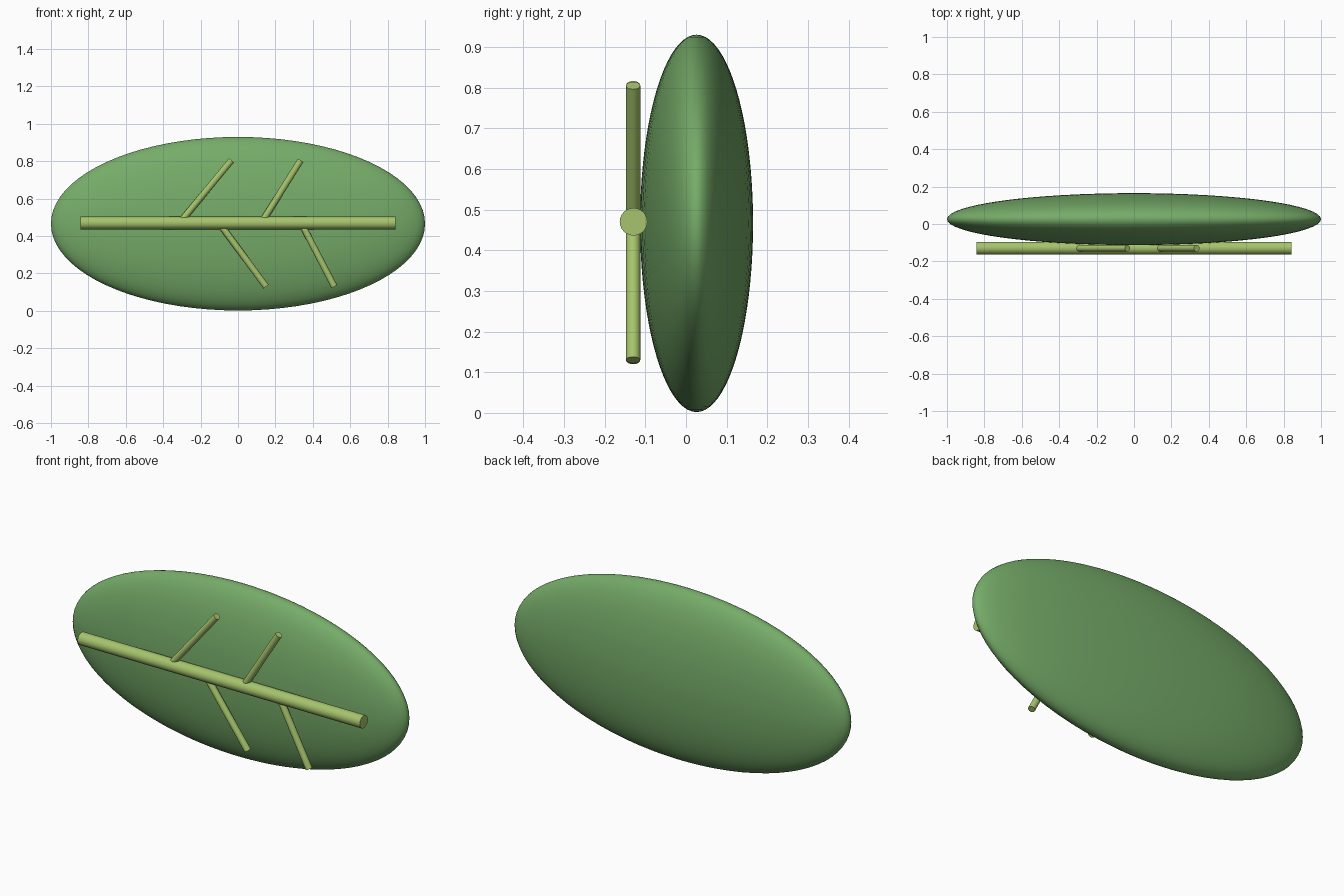
import bpy
import math
from mathutils import Vector

if "Cube" in bpy.data.objects:
    bpy.data.objects.remove(bpy.data.objects["Cube"], do_unlink=True)


def make_material(name, rgb):
    mat = bpy.data.materials.new(name)
    mat.use_nodes = True
    colour = (*rgb, 1.0)
    mat.diffuse_color = colour
    mat.node_tree.nodes["Principled BSDF"].inputs["Base Color"].default_value = colour
    return mat


leaf_green = make_material("leaf green", (0.18, 0.41, 0.14))
vein_green = make_material("vein green", (0.38, 0.55, 0.15))


def finish(name, mat):
    obj = bpy.context.object
    obj.name = name
    obj.data.materials.append(mat)
    bpy.ops.object.shade_smooth_by_angle(angle=math.radians(40))
    return obj


def rod(name, start, end, radius, mat):
    """Capped cylinder running from start to end."""
    start, end = Vector(start), Vector(end)
    axis = end - start
    bpy.ops.mesh.primitive_cylinder_add(
        vertices=24, radius=radius, depth=axis.length, location=(start + end) / 2,
        rotation=axis.to_track_quat("Z", "Y").to_euler())
    return finish(name, mat)


# Leaf blade: a flattened ellipsoid
bpy.ops.mesh.primitive_uv_sphere_add(segments=64, ring_count=40, location=(0, 0.026, 0.466))
bpy.context.object.scale = (1.0, 0.139, 0.464)
bpy.ops.object.transform_apply(location=False, rotation=False, scale=True)
finish("leaf_blade", leaf_green)

# Midrib along the front of the blade
MID_Z = 0.47
rod("midrib", (-0.843, -0.129, MID_Z), (0.841, -0.129, MID_Z), 0.034, vein_green)

# Side veins: base x on the midrib, tip x, tip z
VEINS = {
    "upper_vein_right": (-0.312, -0.035, 0.805),
    "upper_vein_left": (0.125, 0.335, 0.805),
    "lower_vein_right": (-0.101, 0.15, 0.13),
    "lower_vein_left": (0.338, 0.515, 0.13),
}
for name, (base_x, tip_x, tip_z) in VEINS.items():
    rod(name, (base_x, -0.13, MID_Z), (tip_x, -0.13, tip_z), 0.0175, vein_green)
